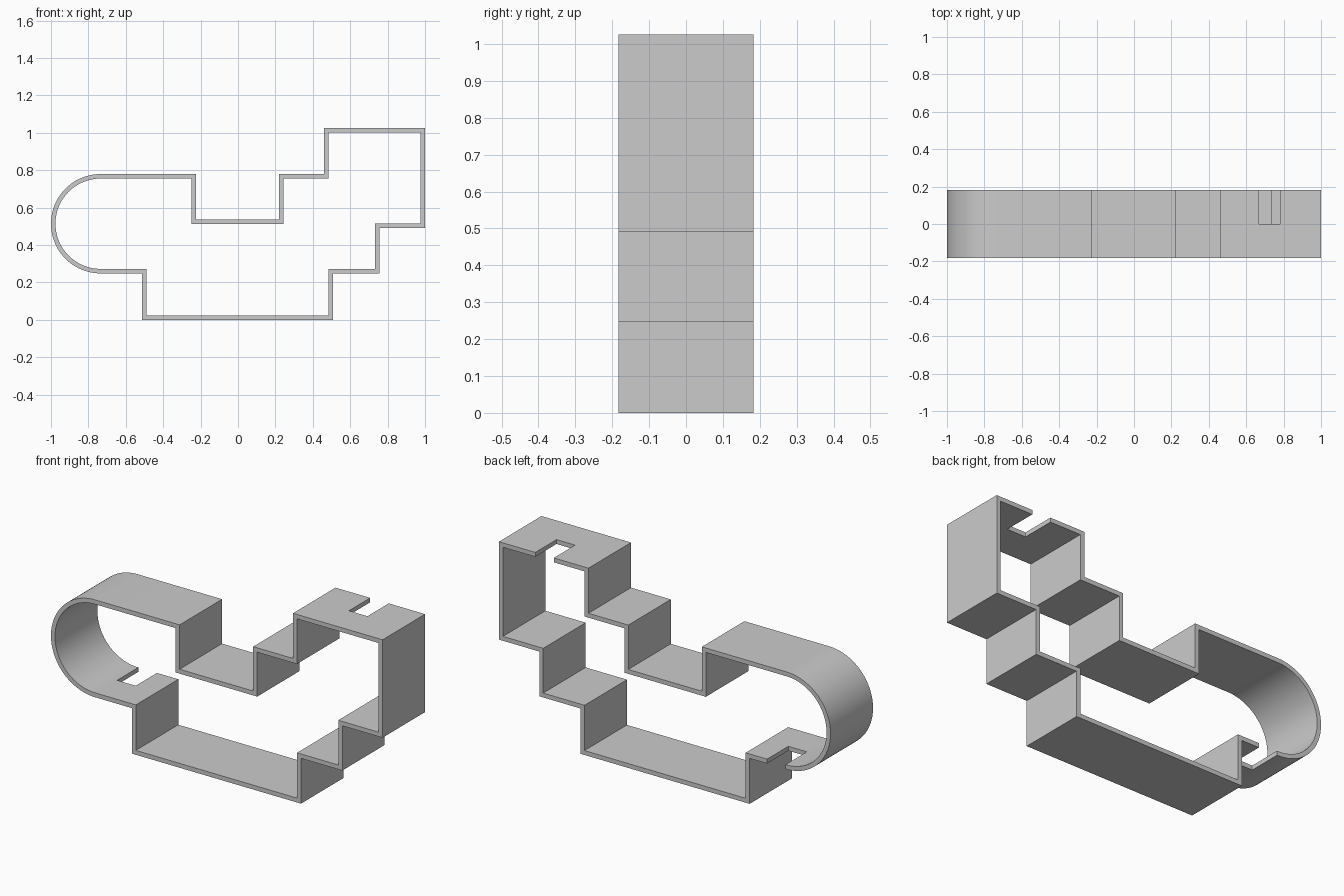
import bpy, bmesh
from math import cos, sin, pi, radians
from mathutils import Vector

if "Cube" in bpy.data.objects:
    bpy.data.objects.remove(bpy.data.objects["Cube"])

HALF_DEPTH = 0.183
WALL = 0.024
ARC_CENTRE, ARC_RADIUS = (-0.7345, 0.5135), 0.2655

# Outer outline seen from the front (x, z), counter-clockwise
outline = [(-0.512, 0.0), (0.508, 0.0), (0.508, 0.247), (0.757, 0.247),
           (0.757, 0.491), (1.0, 0.491), (1.0, 1.025), (0.46, 1.025),
           (0.46, 0.779), (0.22, 0.779), (0.22, 0.537), (-0.224, 0.537),
           (-0.224, 0.779)]
SEGMENTS = 48
for i in range(SEGMENTS + 1):
    a = pi / 2 + pi * i / SEGMENTS
    outline.append((ARC_CENTRE[0] + ARC_RADIUS * cos(a),
                    ARC_CENTRE[1] + ARC_RADIUS * sin(a)))
outline.append((-0.512, 0.248))
outline = [Vector(p) for p in outline]


def inset(points, t):
    """Mitred inward offset of a counter-clockwise closed outline."""
    result = []
    n = len(points)
    for i, p in enumerate(points):
        d1 = (p - points[i - 1]).normalized()
        d2 = (points[(i + 1) % n] - p).normalized()
        n1, n2 = Vector((-d1.y, d1.x)), Vector((-d2.y, d2.x))
        result.append(p + (n1 + n2) * t / (1 + n1.dot(n2)))
    return result


# Folded strip: closed band with constant wall thickness
bm = bmesh.new()
rings = [[bm.verts.new((p.x, y, p.y)) for p in pts]
         for pts, y in ((outline, -HALF_DEPTH), (outline, HALF_DEPTH),
                        (inset(outline, WALL), HALF_DEPTH),
                        (inset(outline, WALL), -HALF_DEPTH))]
n = len(outline)
for r in range(4):
    a, b = rings[r], rings[(r + 1) % 4]
    for i in range(n):
        j = (i + 1) % n
        bm.faces.new((a[i], a[j], b[j], b[i]))
bmesh.ops.recalc_face_normals(bm, faces=bm.faces)
mesh = bpy.data.meshes.new("folded_strip_frame")
bm.to_mesh(mesh)
bm.free()
frame = bpy.data.objects.new("folded_strip_frame", mesh)
bpy.context.collection.objects.link(frame)
bpy.context.view_layer.objects.active = frame


def cut_slot(x0, x1, z):
    """Slot from the back edge to mid-depth through a horizontal wall."""
    bpy.ops.mesh.primitive_cube_add(size=1, location=((x0 + x1) / 2, 0.15, z))
    cutter = bpy.context.object
    cutter.name = "slot_cutter"
    cutter.scale = (x1 - x0, 0.3, 0.1)
    cutter.hide_render = True
    bpy.context.view_layer.update()
    mod = frame.modifiers.new("slot", 'BOOLEAN')
    mod.operation, mod.solver, mod.object = 'DIFFERENCE', 'EXACT', cutter
    bpy.context.view_layer.objects.active = frame
    bpy.ops.object.modifier_apply(modifier=mod.name)
    bpy.data.objects.remove(cutter)


# Interlocking slots in the top wall and the lower left ledge
cut_slot(0.669, 0.781, 1.013)
cut_slot(-0.729, -0.617, 0.26)

# Smooth the round end, keep folds sharp
bpy.ops.object.select_all(action='DESELECT')
frame.select_set(True)
bpy.context.view_layer.objects.active = frame
bpy.ops.object.shade_smooth_by_angle(angle=radians(30))
